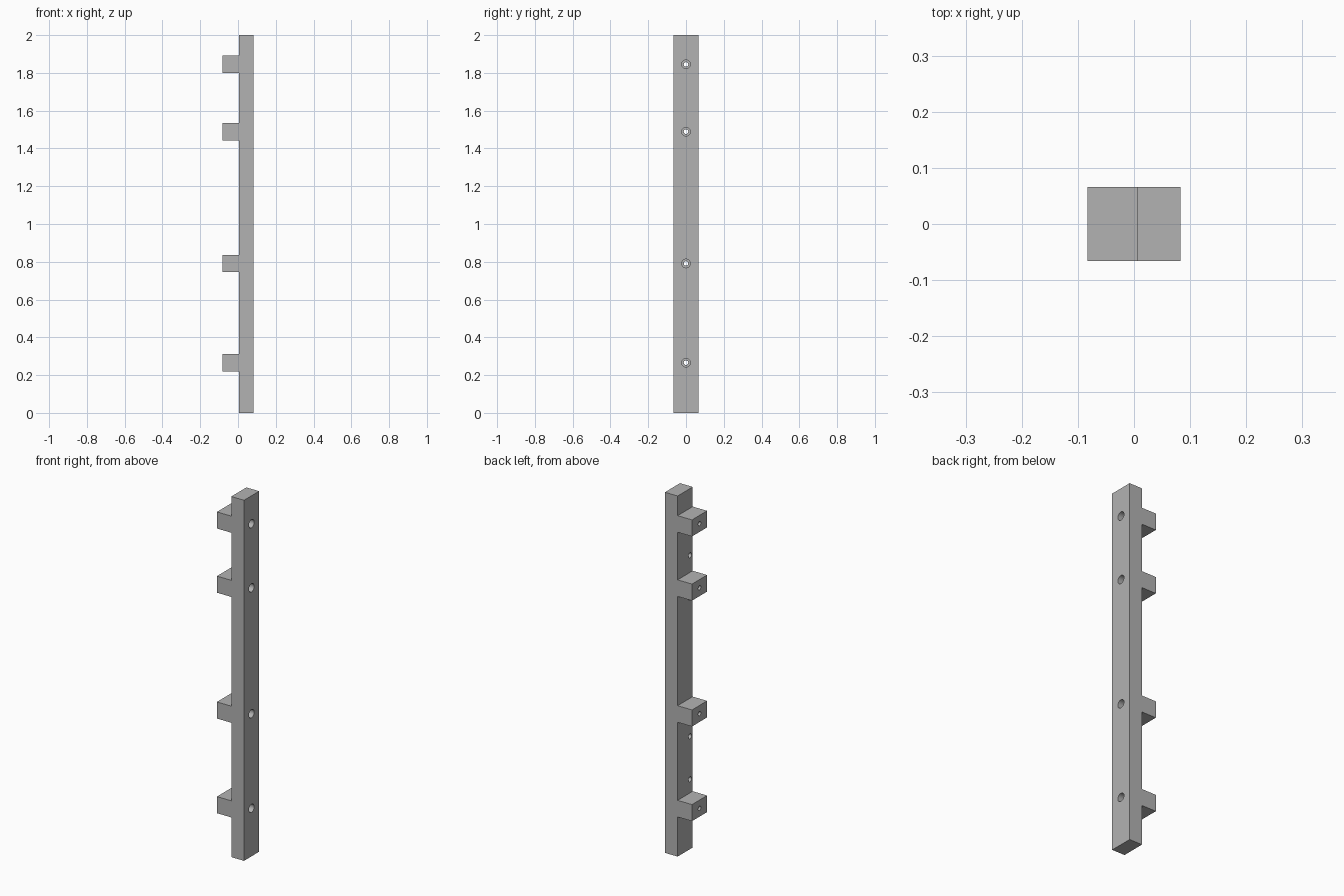
import bpy
import bmesh
import math
from mathutils import Matrix

if "Cube" in bpy.data.objects:
    bpy.data.objects.remove(bpy.data.objects["Cube"], do_unlink=True)

HALF_X, HALF_Y, HEIGHT = 0.083, 0.066, 2.0
RAIL_BACK = 0.005            # inner face of the rail
LUG_HALF = 0.046
LUG_Z = [0.266, 0.791, 1.489, 1.845]
PIN_Z = [0.387, 0.626, 1.395, 1.63]

grey = bpy.data.materials.new("plain grey")
grey.use_nodes = True
grey.diffuse_color = (0.45, 0.45, 0.45, 1)
bsdf = next(n for n in grey.node_tree.nodes if n.type == "BSDF_PRINCIPLED")
bsdf.inputs["Base Color"].default_value = grey.diffuse_color


def add_object(name, bm):
    bmesh.ops.recalc_face_normals(bm, faces=bm.faces)
    mesh = bpy.data.meshes.new(name)
    bm.to_mesh(mesh)
    bm.free()
    mesh.materials.append(grey)
    obj = bpy.data.objects.new(name, mesh)
    bpy.context.collection.objects.link(obj)
    return obj


def drill(target, radius, x0, x1, y, z):
    """Cut a round hole along x from x0 to x1."""
    bm = bmesh.new()
    place = Matrix.Translation(((x0 + x1) / 2, y, z)) @ Matrix.Rotation(math.pi / 2, 4, "Y")
    bmesh.ops.create_cone(bm, cap_ends=True, segments=32, radius1=radius,
                          radius2=radius, depth=x1 - x0, matrix=place)
    cutter = add_object("hole_cutter", bm)
    cutter.hide_render = True
    mod = target.modifiers.new("hole", "BOOLEAN")
    mod.operation = "DIFFERENCE"
    mod.solver = "EXACT"
    mod.object = cutter
    bpy.context.view_layer.objects.active = target
    bpy.ops.object.modifier_apply(modifier=mod.name)
    bpy.data.objects.remove(cutter, do_unlink=True)


# Toothed side profile: a straight rail with four square lugs
profile = [(HALF_X, HEIGHT), (HALF_X, 0), (RAIL_BACK, 0)]
for z in LUG_Z:
    low, high = z - LUG_HALF, z + LUG_HALF
    profile += [(RAIL_BACK, low), (-HALF_X, low), (-HALF_X, high), (RAIL_BACK, high)]
profile.append((RAIL_BACK, HEIGHT))

bm = bmesh.new()
side = bm.faces.new([bm.verts.new((x, -HALF_Y, z)) for x, z in profile])
grown = bmesh.ops.extrude_face_region(bm, geom=[side])["geom"]
bmesh.ops.translate(bm, vec=(0, 2 * HALF_Y, 0),
                    verts=[v for v in grown if isinstance(v, bmesh.types.BMVert)])
rail = add_object("rail_with_lugs", bm)

# Counterbored screw holes through each lug
for z in LUG_Z:
    drill(rail, 0.012, -0.2, 0.2, 0, z)
    drill(rail, 0.023, 0.035, 0.2, 0, z)

# Blind pin holes in the inner face of the rail
for z in PIN_Z:
    drill(rail, 0.014, -0.04, 0.055, -0.042, z)

# Smooth bores, crisp edges
bpy.ops.object.select_all(action="DESELECT")
rail.select_set(True)
bpy.context.view_layer.objects.active = rail
bpy.ops.object.shade_smooth_by_angle(angle=math.radians(30))
